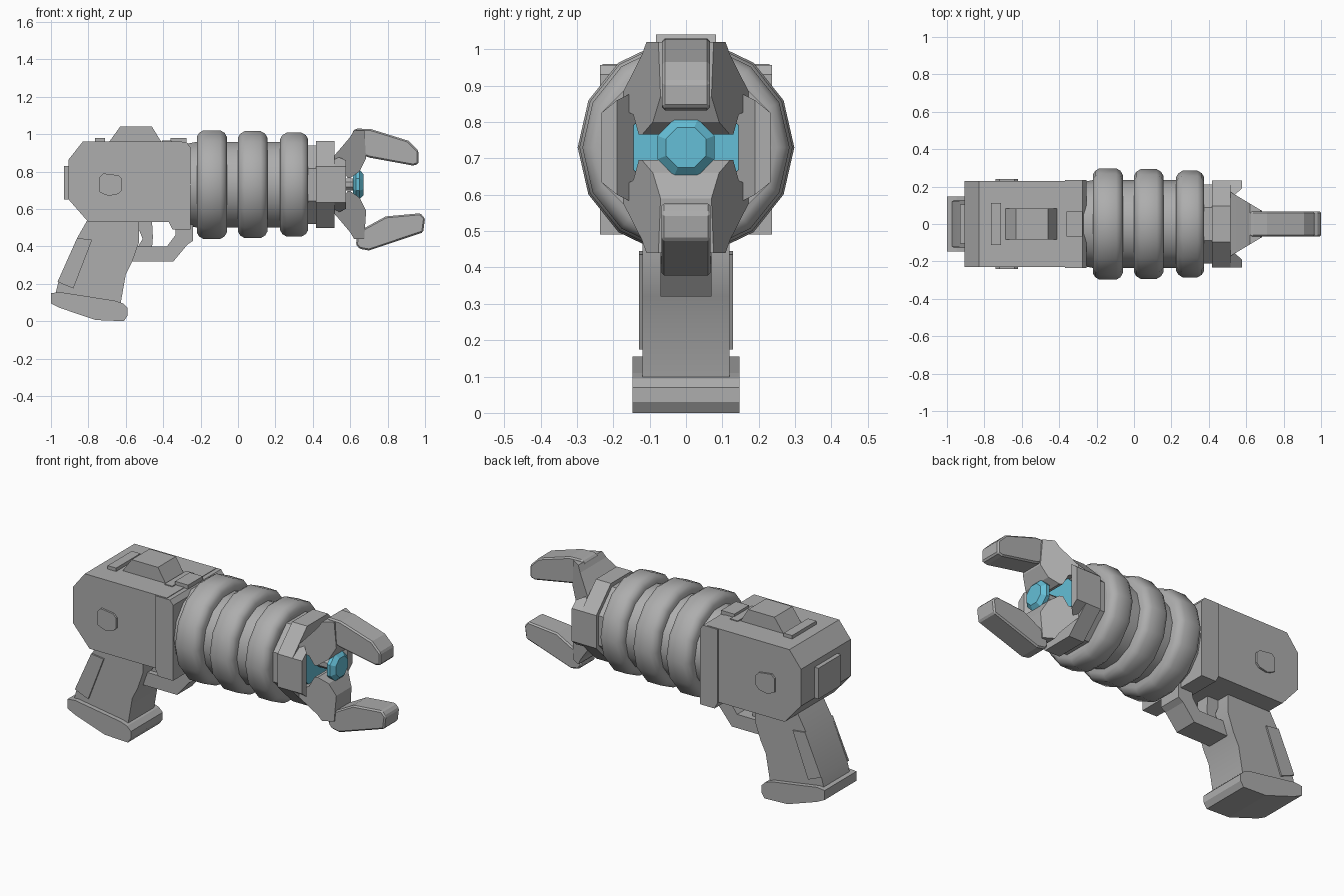
import bpy, bmesh
from math import radians, pi, sin, cos

if "Cube" in bpy.data.objects:
    bpy.data.objects.remove(bpy.data.objects["Cube"], do_unlink=True)

AXIS = 0.73  # height of the barrel axis


def material(name, colour):
    m = bpy.data.materials.new(name)
    m.use_nodes = True
    m.diffuse_color = colour
    m.node_tree.nodes["Principled BSDF"].inputs["Base Color"].default_value = colour
    return m


grey = material("grey metal", (0.42, 0.42, 0.42, 1))
blue = material("blue glow", (0.13, 0.52, 0.68, 1))


def finish(name, bm, mat, smooth=None, bevel=0):
    bmesh.ops.recalc_face_normals(bm, faces=bm.faces)
    mesh = bpy.data.meshes.new(name)
    bm.to_mesh(mesh)
    bm.free()
    mesh.materials.append(mat)
    ob = bpy.data.objects.new(name, mesh)
    bpy.context.collection.objects.link(ob)
    if bevel:
        mod = ob.modifiers.new("bevel", "BEVEL")
        mod.width, mod.segments, mod.limit_method = bevel, 1, "ANGLE"
    if smooth:
        bpy.ops.object.select_all(action="DESELECT")
        ob.select_set(True)
        bpy.context.view_layer.objects.active = ob
        bpy.ops.object.shade_smooth_by_angle(angle=radians(smooth))
    return ob


def prism(name, profile, half, mat=grey, centre=0, bevel=0, smooth=None):
    """Side profile (x, z) widened across y; half may be a function of x."""
    width = half if callable(half) else lambda x: half
    bm = bmesh.new()
    a, b = ([bm.verts.new((x, centre + s * width(x), z)) for x, z in profile] for s in (-1, 1))
    bm.faces.new(a)
    bm.faces.new(b[::-1])
    for i in range(len(a)):
        j = (i + 1) % len(a)
        bm.faces.new((a[i], b[i], b[j], a[j]))
    return finish(name, bm, mat, smooth, bevel)


def block(name, x0, x1, z0, z1, half, **kw):
    return prism(name, [(x0, z0), (x1, z0), (x1, z1), (x0, z1)], half, **kw)


def lathe(name, profile, sides, turn=0, mat=grey, smooth=None):
    """Closed solid of (x, radius) rings around the barrel axis."""
    bm = bmesh.new()
    rings = []
    for x, r in profile:
        angles = [turn + 2 * pi * k / sides for k in range(sides)]
        rings.append([bm.verts.new((x, r * cos(a), AXIS + r * sin(a))) for a in angles])
    for p, q in zip(rings, rings[1:]):
        for k in range(sides):
            n = (k + 1) % sides
            bm.faces.new((p[k], p[n], q[n], q[k]))
    bm.faces.new(rings[0])
    bm.faces.new(rings[-1])
    return finish(name, bm, mat, smooth)


# Receiver, rear plate and front collar
prism("receiver", [(-.905, .65), (-.80, .53), (-.30, .53), (-.30, .96), (-.83, .96), (-.905, .865)], .23)
block("rear_plate", -.93, -.89, .65, .83, .105)
prism("front_collar", [(-.37, .53), (-.35, .49), (-.255, .49), (-.255, .93), (-.275, .957), (-.37, .957)], .236)

# Sight hump and rails on top
prism("top_hump", [(-.695, .95), (-.63, 1.04), (-.46, 1.04), (-.405, .95)], .083)
block("rear_top_rail", -.765, -.71, .95, .98, .112)
block("middle_top_rail", -.405, -.355, .95, .965, .10)
block("front_top_rail", -.36, -.275, .95, .98, .068)

# Octagonal side buttons
button = [(-.74, .69), (-.72, .68), (-.69, .67), (-.64, .68), (-.62, .70),
          (-.62, .76), (-.64, .78), (-.72, .79), (-.74, .77)]
for side, s in (("right", -1), ("left", 1)):
    prism(side + "_button", button, .01, centre=s * .231)

# Grip, its side panels and its foot
prism("grip", [(-.80, .55), (-.86, .445), (-.96, .21), (-.98, .13), (-.63, .08),
               (-.60, .25), (-.565, .32), (-.53, .42), (-.53, .55)], .12, smooth=35)
panel = [(-.86, .445), (-.78, .435), (-.88, .175), (-.965, .21)]
for side, s in (("right", -1), ("left", 1)):
    prism(side + "_grip_panel", panel, .005, centre=s * .124)
prism("grip_foot", [(-1, .15), (-1, .095), (-.95, .07), (-.76, .006), (-.61, 0), (-.59, .03),
                    (-.59, .07), (-.615, .095), (-.66, .11), (-.95, .155)], .147)

# Trigger and guard
prism("trigger", [(-.55, .54), (-.46, .54), (-.455, .45), (-.46, .39), (-.54, .39), (-.51, .44)], .04)
prism("trigger_guard", [(-.58, .32), (-.345, .32), (-.27, .41), (-.24, .43), (-.24, .52), (-.33, .54),
                        (-.335, .46), (-.38, .40), (-.58, .40)], .07)

# Barrel core and three rounded coils
lathe("barrel_core", [(-.27, .225), (-.22, .235), (.375, .235)], 14, smooth=35)
for name, x0, x1, r in (("rear", -.22, -.06, .298), ("middle", 0, .157, .293), ("front", .225, .375, .285)):
    coil = [(x0, .2), (x0, r - .035), (x0 + .012, r - .014), (x0 + .035, r),
            (x1 - .035, r), (x1 - .012, r - .014), (x1, r - .035), (x1, .2)]
    lathe(name + "_coil", coil, 14, smooth=50)

# Octagonal muzzle with raised side cheeks
oct_r = 1 / cos(pi / 8)
lathe("muzzle_neck", [(.37, .21 * oct_r), (.43, .21 * oct_r)], 8, pi / 8)
lathe("muzzle", [(.418, .232 * oct_r), (.515, .232 * oct_r)], 8, pi / 8)
for side, s in (("right", -1), ("left", 1)):
    bm = bmesh.new()
    layers = []
    for x, outer, inner, tall in ((.51, .232, .13, .12), (.577, .232, .19, .09)):
        layers.append([bm.verts.new((x, s * y, AXIS + z)) for y, z in
                       ((outer, -.096), (outer, .096), (inner, tall + .04), (inner, -tall - .04))])
    bm.faces.new(layers[0])
    bm.faces.new(layers[1])
    for k in range(4):
        n = (k + 1) % 4
        bm.faces.new((layers[0][k], layers[0][n], layers[1][n], layers[1][k]))
    finish(side + "_muzzle_cheek", bm, grey)

# Glowing disc, stem and crystal
lathe("glow_disc", [(.51, .145 * oct_r), (.53, .145 * oct_r)], 8, pi / 8, blue)
lathe("crystal_stem", [(.52, .035), (.63, .035)], 8, pi / 8)
lathe("crystal", [(.615, .055), (.63, .085), (.65, .085), (.672, .06)], 8, pi / 8, blue)

# Wedge-shaped claw mounts, mirrored above and below the axis
mount = [(.50, .11), (.51, .15), (.545, .19), (.60, .255), (.62, .29), (.675, .29),
         (.685, .14), (.65, .07), (.60, .035), (.585, .035), (.56, .09)]
for name, s in (("upper", 1), ("lower", -1)):
    prism(name + "_claw_mount", [(x, AXIS + s * z) for x, z in mount],
          lambda x: .175 - .6 * (x - .51))

# Claw fingers
prism("upper_claw", [(.61, 1.01), (.63, 1.03), (.71, 1.027), (.91, .965), (.965, .91), (.965, .84),
                     (.935, .832), (.70, .875), (.64, .90)], .066, bevel=.008)
prism("lower_claw", [(.63, .41), (.65, .387), (.70, .378), (.99, .475), (1, .55), (.975, .577),
                     (.79, .56), (.68, .50), (.64, .47)], .068, bevel=.008)
